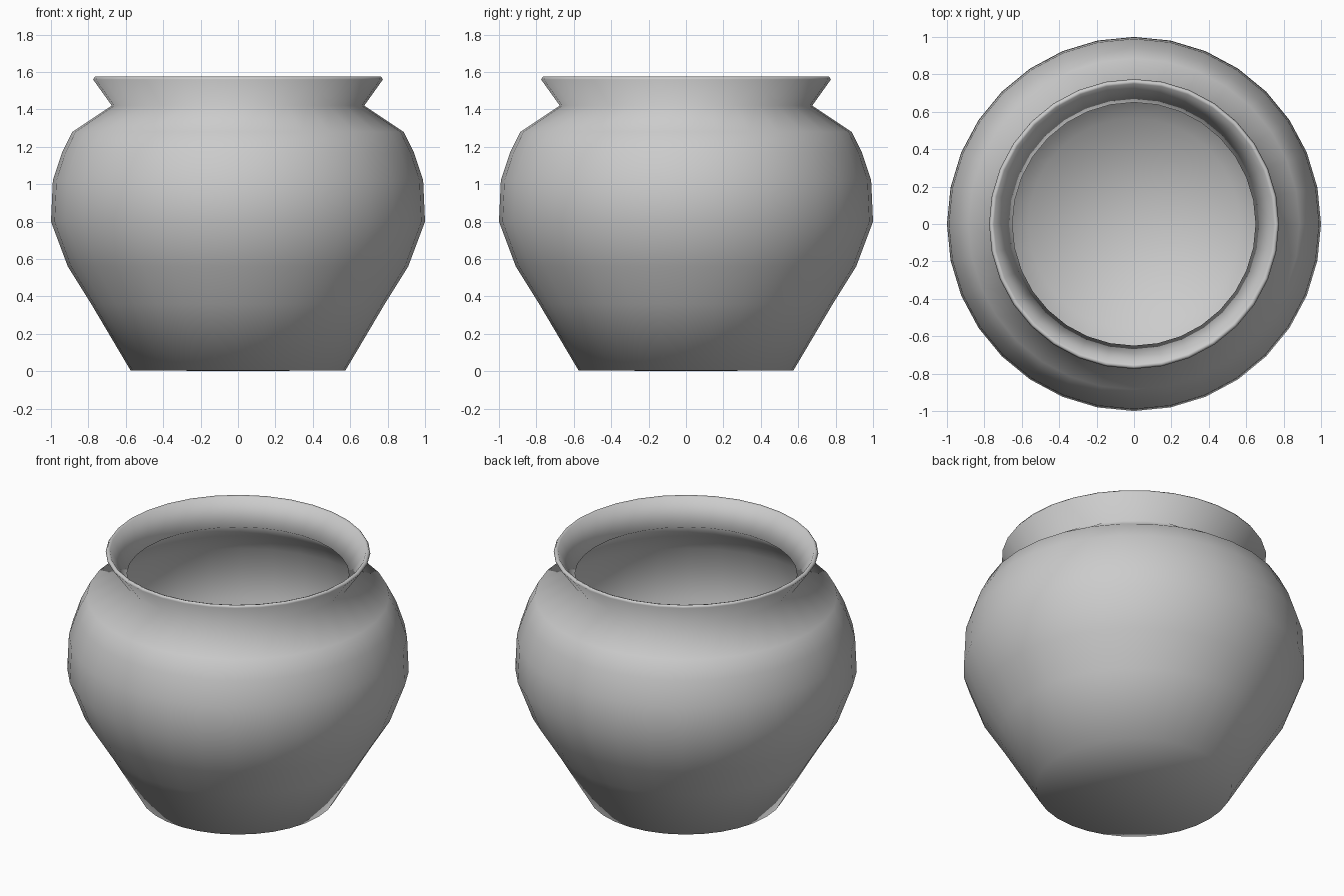
import bpy
import bmesh
from math import cos, sin, tau

cube = bpy.data.objects.get("Cube")
if cube:
    bpy.data.objects.remove(cube, do_unlink=True)

SEGMENTS = 32

# Single clay colour
clay = bpy.data.materials.new("grey clay")
clay.use_nodes = True
grey = (0.6, 0.6, 0.6, 1)
clay.diffuse_color = grey
clay.node_tree.nodes["Principled BSDF"].inputs["Base Color"].default_value = grey

# Profile as (radius, height): outside from the foot up, over the lip, then down inside
outer = [(0.575, 0.005), (0.785, 0.36), (0.91, 0.56), (1.0, 0.8), (0.99, 1.02),
         (0.94, 1.17), (0.885, 1.28), (0.675, 1.42)]
lip = [(0.775, 1.56), (0.765, 1.575), (0.75, 1.57)]
inner = [(0.65, 1.42), (0.865, 1.265), (0.915, 1.16), (0.965, 1.01),
         (0.975, 0.81), (0.885, 0.57), (0.765, 0.375), (0.565, 0.03)]


def lathe(name, profile, bottom_z, floor_z):
    """Spin the profile around z and close both ends with fans."""
    bm = bmesh.new()
    rings = [[bm.verts.new((r * cos(tau * i / SEGMENTS), r * sin(tau * i / SEGMENTS), z))
              for i in range(SEGMENTS)] for r, z in profile]
    bottom = bm.verts.new((0, 0, bottom_z))
    floor = bm.verts.new((0, 0, floor_z))
    for i in range(SEGMENTS):
        j = (i + 1) % SEGMENTS
        for low, high in zip(rings, rings[1:]):
            bm.faces.new((low[i], low[j], high[j], high[i]))
        bm.faces.new((bottom, rings[0][j], rings[0][i]))
        bm.faces.new((floor, rings[-1][i], rings[-1][j]))
    bmesh.ops.recalc_face_normals(bm, faces=bm.faces)
    for face in bm.faces:
        face.smooth = True
    mesh = bpy.data.meshes.new(name)
    bm.to_mesh(mesh)
    bm.free()
    mesh.materials.append(clay)
    obj = bpy.data.objects.new(name, mesh)
    bpy.context.collection.objects.link(obj)
    return obj


lathe("pot", outer + lip + inner, 0, 0.025)
